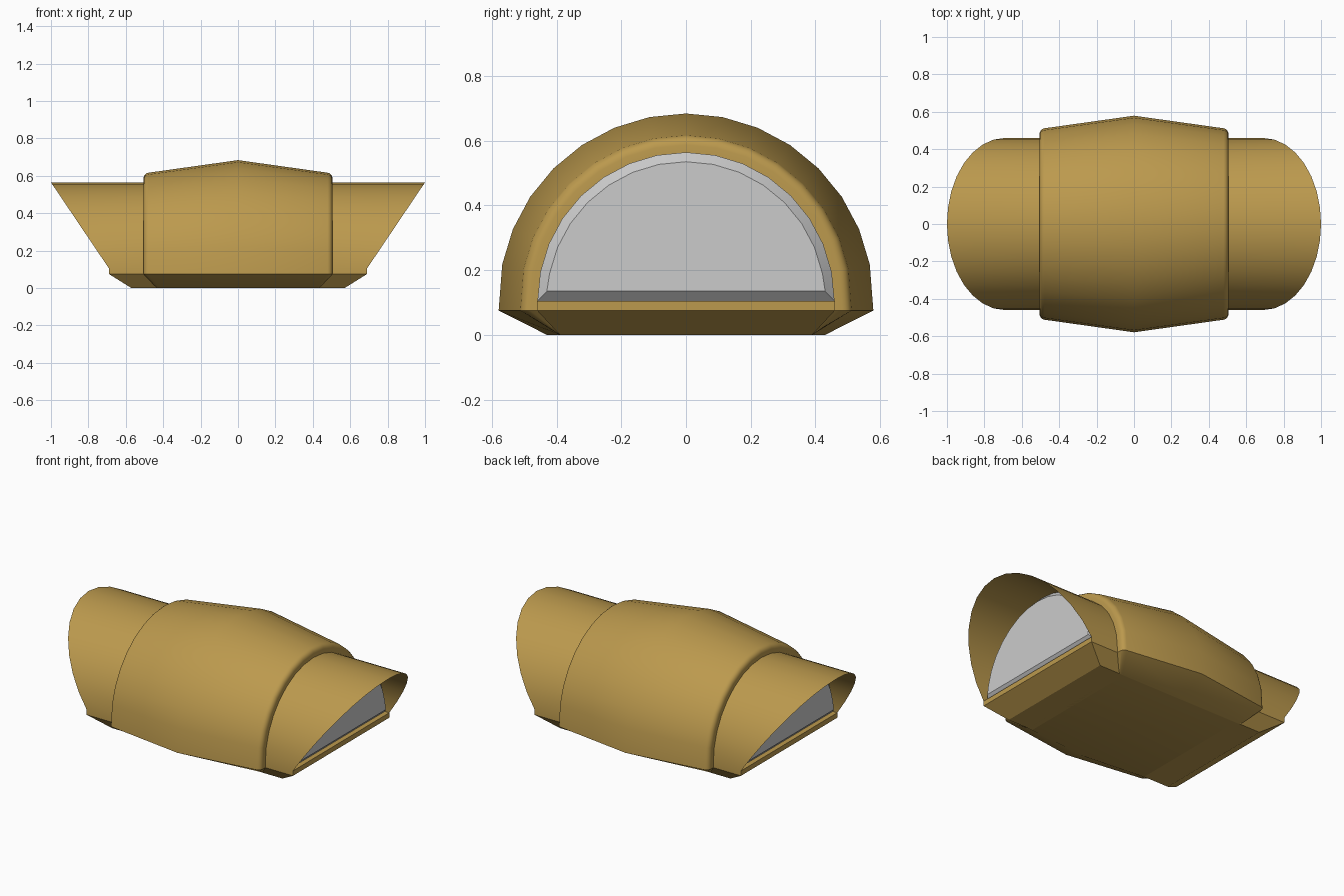
import bpy, bmesh, math

if "Cube" in bpy.data.objects:
    bpy.data.objects.remove(bpy.data.objects["Cube"])

SEG = 16      # facets in every arch
CZ = 0.105    # arch centre height
RIM = 0.075   # height where the sloping underside begins

gold = bpy.data.materials.new("ochre_shell")
gold.diffuse_color = (0.50, 0.32, 0.075, 1)
gold.use_nodes = True
gold.node_tree.nodes["Principled BSDF"].inputs["Base Color"].default_value = gold.diffuse_color


def arch(r):
    """Half-circle of (y, z) points, from -y over the top to +y."""
    return [(-r * math.cos(math.pi * i / SEG), CZ + r * math.sin(math.pi * i / SEG))
            for i in range(SEG + 1)]


def bridge(bm, a, b, closed=False):
    n = len(a)
    for i in range(n if closed else n - 1):
        j = (i + 1) % n
        bm.faces.new((a[i], a[j], b[j], b[i]))


def ring(bm, pts):
    return [bm.verts.new(p) for p in pts]


def finish(bm, name, mat=None, mirror=False, recalc=True):
    bmesh.ops.remove_doubles(bm, verts=bm.verts, dist=0.0005)
    if recalc:
        bmesh.ops.recalc_face_normals(bm, faces=bm.faces)
    me = bpy.data.meshes.new(name)
    bm.to_mesh(me)
    bm.free()
    ob = bpy.data.objects.new(name, me)
    bpy.context.collection.objects.link(ob)
    if mat:
        me.materials.append(mat)
    if mirror:
        ob.modifiers.new("mirror", 'MIRROR').use_axis = (True, False, False)
    bpy.ops.object.select_all(action='DESELECT')
    ob.select_set(True)
    bpy.context.view_layer.objects.active = ob
    bpy.ops.object.shade_smooth_by_angle(angle=math.radians(30))
    return ob


# Central vault: barrel profile (x, radius) with rounded end lips
half = [(0.0, 0.579)]
for k in range(5):
    a = math.radians(82 - 82 * k / 4)
    half.append((0.475 + 0.03 * math.cos(a), 0.482 + 0.03 * math.sin(a)))
half.append((0.505, 0.45))
profile = [(-x, r) for x, r in reversed(half[1:])] + half
bm = bmesh.new()
rings = []
for x, r in profile:
    pts = arch(r)
    pts[0], pts[-1] = (-r, RIM), (r, RIM)
    rings.append(ring(bm, [(x, y, z) for y, z in pts]))
for a, b in zip(rings, rings[1:]):
    bridge(bm, a, b)

# Sloping underside of the vault, down to the flat base
left = [r[0] for r in rings]
right = [r[-1] for r in rings]
top_loop = left + right[::-1]


def base_point(v):
    x, y = v.co.x, v.co.y
    f = min(1.0, abs(x) / 0.478)
    w = 0.43 - 0.04 * f if abs(y) > 0.5 else 0.39 - (0.5 - abs(y)) * 0.4
    return (x * 0.86, math.copysign(w, y), 0)


low_loop = ring(bm, [base_point(v) for v in top_loop])
bridge(bm, top_loop, low_loop, closed=True)
bm.faces.new(low_loop)
finish(bm, "central_vault", gold)

# End tunnel: thin arch cut on a slant, mirrored to the other end
R, X0, X1 = 0.46, 0.49, 0.69
bm = bmesh.new()
section = [(-R, RIM)] + arch(R) + [(R, RIM)]
inner = ring(bm, [(X0, y, z) for y, z in section])
outer = ring(bm, [(X1 + 0.31 * max(0, (z - CZ) / R), y, z) for y, z in section])
bridge(bm, inner, outer)
finish(bm, "tunnel_hood", gold, mirror=True)

# Tunnel sill: floor lip, end strip and chamfered underside
bm = bmesh.new()
sill = [[(0.64, CZ, R), (X1, CZ, R), (X1, RIM, R), (0.57, 0, 0.39), (0.40, 0, 0.39),
         (0.40, RIM, R)]]
a = ring(bm, [(x, -y, z) for x, z, y in sill[0]])
b = ring(bm, [(x, y, z) for x, z, y in sill[0]])
bridge(bm, a[:5], b[:5])
for s in (a, b):
    bm.faces.new((s[2], s[3], s[4], s[5]))
finish(bm, "tunnel_sill", gold, mirror=True)

# Grey end panel with a bevelled border
bm = bmesh.new()
back = ring(bm, [(0.66, y, z) for y, z in arch(0.459)])
face = [(y, z) for y, z in arch(0.43)]
face[0], face[-1] = (-0.43, 0.135), (0.43, 0.135)
front = ring(bm, [(0.688, y, z) for y, z in face])
bridge(bm, back, front, closed=True)
bm.faces.new(front)
finish(bm, "end_panel", mirror=True)
